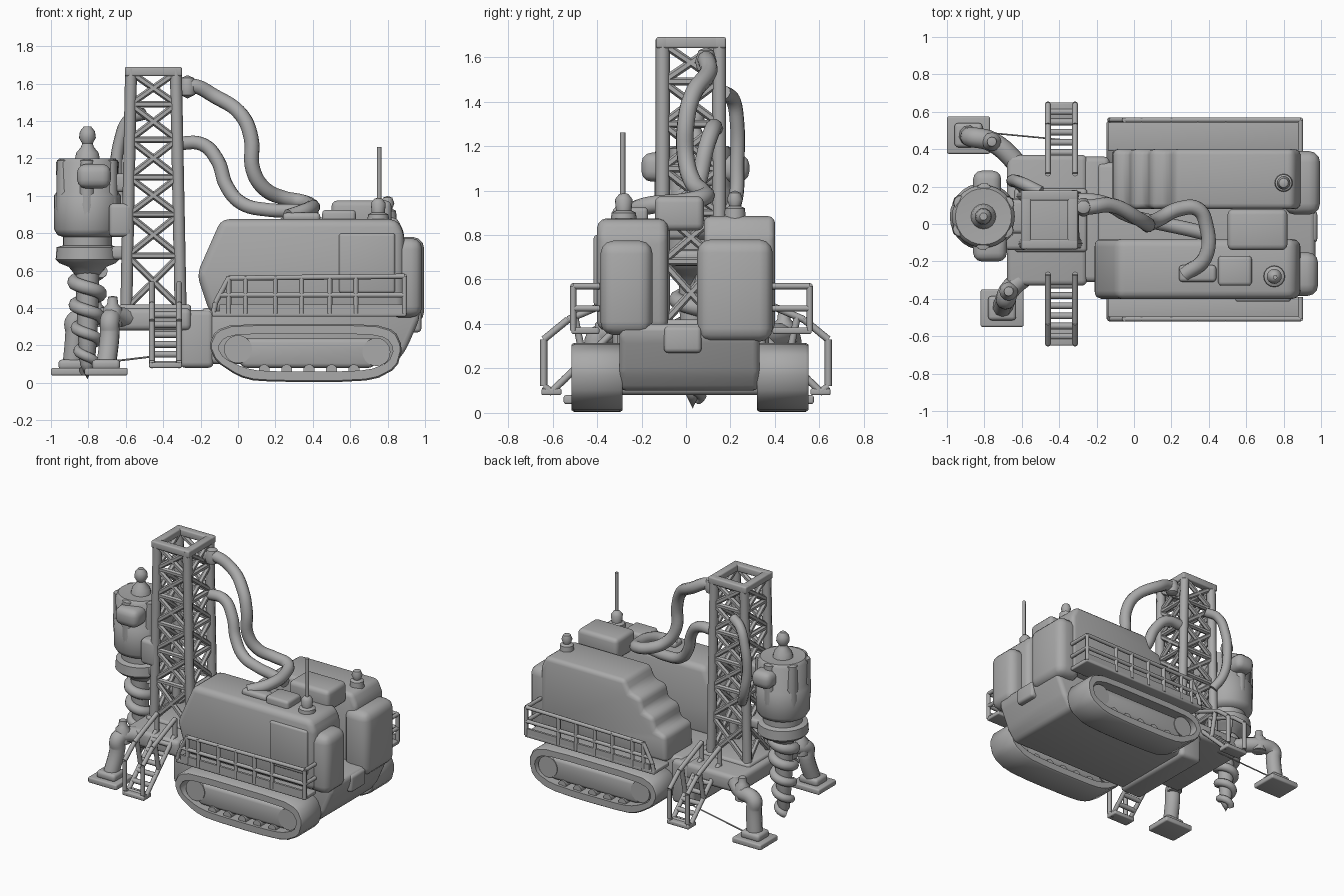
import bpy, bmesh, math
from mathutils import Vector

if "Cube" in bpy.data.objects:
    bpy.data.objects.remove(bpy.data.objects["Cube"])

GREY = bpy.data.materials.new("plain grey")
GREY.diffuse_color = (0.40, 0.40, 0.40, 1)
GREY.use_nodes = True
GREY.node_tree.nodes["Principled BSDF"].inputs["Base Color"].default_value = GREY.diffuse_color


def finish(name, bm, angle=40):
    bmesh.ops.recalc_face_normals(bm, faces=bm.faces)
    me = bpy.data.meshes.new(name)
    bm.to_mesh(me)
    bm.free()
    me.materials.append(GREY)
    ob = bpy.data.objects.new(name, me)
    bpy.context.collection.objects.link(ob)
    bpy.ops.object.select_all(action='DESELECT')
    ob.select_set(True)
    bpy.context.view_layer.objects.active = ob
    bpy.ops.object.shade_smooth_by_angle(angle=math.radians(angle))
    return ob


def prism(name, pts, y0, y1, bevel=0.03):
    """Side profile (x, z) extruded from y0 to y1 with rounded edges."""
    bm = bmesh.new()
    face = bm.faces.new([bm.verts.new((x, y0, z)) for x, z in pts])
    ext = bmesh.ops.extrude_face_region(bm, geom=[face])
    vs = [g for g in ext['geom'] if isinstance(g, bmesh.types.BMVert)]
    bmesh.ops.translate(bm, verts=vs, vec=(0, y1 - y0, 0))
    if bevel:
        bmesh.ops.bevel(bm, geom=bm.edges[:], offset=bevel, segments=3, profile=0.5, affect='EDGES', clamp_overlap=True)
    return finish(name, bm)


def box(name, x0, x1, y0, y1, z0, z1, bevel=0.02):
    return prism(name, [(x0, z0), (x1, z0), (x1, z1), (x0, z1)], y0, y1, bevel)


def bars(name, segments, r, sides=8):
    """Straight round bars between point pairs, joined in one object."""
    bm = bmesh.new()
    for p, q in segments:
        p, q = Vector(p), Vector(q)
        new = bmesh.ops.create_cone(bm, cap_ends=True, segments=sides, radius1=r, radius2=r, depth=(q - p).length)['verts']
        bmesh.ops.rotate(bm, verts=new, matrix=(q - p).to_track_quat('Z', 'Y').to_matrix())
        bmesh.ops.translate(bm, verts=new, vec=(p + q) / 2)
    return finish(name, bm, 50)


def chain(pts):
    return list(zip(pts, pts[1:]))


def lathe(name, x, y, prof, steps=28):
    """Profile of (radius, z) spun about a vertical axis."""
    bm = bmesh.new()
    vs = [bm.verts.new((r, 0, z)) for r, z in prof]
    es = [bm.edges.new(e) for e in zip(vs, vs[1:])]
    bmesh.ops.spin(bm, geom=vs + es, cent=(0, 0, 0), axis=(0, 0, 1), angle=2 * math.pi, steps=steps)
    bmesh.ops.remove_doubles(bm, verts=bm.verts, dist=0.0005)
    bmesh.ops.translate(bm, verts=bm.verts, vec=(x, y, 0))
    return finish(name, bm, 45)


def tube(name, pts, r, radii=None):
    """Smooth hose through the given points."""
    cu = bpy.data.curves.new(name, 'CURVE')
    cu.dimensions = '3D'
    cu.bevel_depth, cu.bevel_resolution, cu.use_fill_caps = r, 3, True
    cu.resolution_u = 6
    sp = cu.splines.new('BEZIER')
    sp.bezier_points.add(len(pts) - 1)
    for i, (bp, p) in enumerate(zip(sp.bezier_points, pts)):
        bp.co = p
        bp.handle_left_type = bp.handle_right_type = 'AUTO'
        bp.radius = radii[i] if radii else 1
    cu.materials.append(GREY)
    ob = bpy.data.objects.new(name, cu)
    bpy.context.collection.objects.link(ob)
    bpy.ops.object.select_all(action='DESELECT')
    ob.select_set(True)
    bpy.context.view_layer.objects.active = ob
    bpy.ops.object.convert(target='MESH')
    bpy.ops.object.shade_smooth_by_angle(angle=math.radians(50))


def rounded(pts):
    """Closed loop with its corners cut once (corner cutting)."""
    out = []
    for (ax, az), (bx, bz) in zip(pts, pts[1:] + pts[:1]):
        out += [(ax * .8 + bx * .2, az * .8 + bz * .2), (ax * .2 + bx * .8, az * .2 + bz * .8)]
    return out


# Hull and front chassis
prism("hull", [(-0.2, 0.1), (0.84, 0.1), (0.9, 0.18), (0.97, 0.34), (0.97, 0.4), (-0.2, 0.4)], -0.3, 0.33)
box("front_chassis", -0.31, -0.13, -0.31, 0.36, 0.08, 0.39, 0.03)
box("front_beam", -0.68, -0.25, -0.33, 0.37, 0.28, 0.4, 0.03)
box("tow_block", 0.85, 0.98, -0.1, 0.07, 0.27, 0.39)

# Crawler tracks: a thick belt loop around a recessed frame with rollers
loop = rounded([(-0.155, 0.2), (-0.12, 0.28), (-0.02, 0.315), (0.72, 0.315), (0.84, 0.28), (0.88, 0.19), (0.85, 0.08),
                (0.73, 0.015), (0.5, 0.003), (0.1, 0.008), (0.0, 0.035), (-0.12, 0.115)])
cx, cz = 0.36, 0.165
for side, y0, y1 in (("right", -0.515, -0.285), ("left", 0.32, 0.55)):
    bm = bmesh.new()
    rings = []
    for y, sx, sz in ((y0, .985, .95), (y0, .91, .65), (y1, .91, .65), (y1, .985, .95),
                      (y1 - .012, 1, 1), (y0 + .012, 1, 1)):
        rings.append([bm.verts.new((cx + (x - cx) * sx, y, cz + (z - cz) * sz)) for x, z in loop])
    n = len(loop)
    for a, b in zip(rings, rings[1:] + rings[:1]):
        for i in range(n):
            bm.faces.new((a[i], a[(i + 1) % n], b[(i + 1) % n], b[i]))
    finish(side + "_track_belt", bm)
    frame = [(-0.06, 0.19), (0.0, 0.24), (0.72, 0.24), (0.79, 0.19), (0.72, 0.08), (0.03, 0.08)]
    prism(side + "_track_frame", frame, y0 + 0.03, y1 - 0.03, 0.025)
    hub = [((x, y0 + 0.025, z), (x, y1 - 0.025, z)) for x, z in ((0.0, 0.18), (0.74, 0.165))]
    bars(side + "_track_wheels", hub, 0.075, 20)
    bars(side + "_track_rollers", [((x, y0 + .02, .07), (x, y1 - .02, .07)) for x in (.14, .26, .38, .5, .62)], 0.03, 10)

# Engine housings with a slot between them
prism("right_housing", [(-0.15, 0.37), (-0.22, 0.58), (-0.09, 0.875), (0.85, 0.875), (0.89, 0.8), (0.89, 0.37)], -0.4, -0.08, 0.045)
prism("left_housing", [(-0.12, 0.37), (-0.11, 0.56), (-0.03, 0.58), (-0.01, 0.67), (0.07, 0.69), (0.09, 0.78),
                       (0.18, 0.8), (0.22, 0.885), (0.85, 0.885), (0.89, 0.8), (0.89, 0.37)], 0.08, 0.4, 0.03)
box("side_panel", 0.54, 0.84, -0.415, -0.3, 0.48, 0.8, 0.015)
box("right_rear_pod", 0.8, 0.985, -0.385, -0.15, 0.35, 0.775, 0.06)
box("left_rear_pod", 0.8, 0.995, 0.05, 0.39, 0.32, 0.78, 0.06)

# Roof boxes and beacons
box("roof_bridge_box", 0.5, 0.82, -0.14, 0.08, 0.82, 0.975, 0.03)
box("roof_vent", 0.45, 0.63, -0.33, -0.17, 0.84, 0.925, 0.02)
lathe("left_beacon", 0.8, 0.22, [(0, .86), (.05, .86), (.045, .92), (.025, .93), (.036, .96), (.025, .99), (0, 1)], 16)
lathe("antenna_base", 0.75, -0.28, [(0, .85), (.06, .85), (.055, .9), (.035, .91), (.04, .96), (.02, .985), (0, .99)], 16)
bars("antenna", [((0.755, -0.285, 0.95), (0.755, -0.285, 1.26))], 0.012)

# Side walkways with railings
for side, yi, yo in (("right", -0.39, -0.515), ("left", 0.39, 0.565)):
    box(side + "_walkway", -0.14, 0.9, min(yi, yo), max(yi, yo), 0.355, 0.385, 0.008)
    y = yo * 0.985
    segs = chain([(-0.13, y, 0.38), (-0.12, y, 0.43), (-0.05, y, 0.56), (0.89, y, 0.57), (0.89, yi, 0.57)])
    segs += [((-0.1, y, 0.47), (0.89, y, 0.47)), ((0.89, y, 0.47), (0.89, yi, 0.47))]
    segs += [((x, y, 0.37), (x, y, 0.57)) for x in (-0.05, 0.04, 0.2, 0.34, 0.49, 0.63, 0.89)]
    bars(side + "_railing", segs, 0.014)
    box(side + "_kick_board", -0.1, 0.9, y - 0.008, y + 0.008, 0.37, 0.42, 0)

# Access ladders with handrails
for side, s in (("right", -1), ("left", 1)):
    segs = []
    for x in (-0.46, -0.315):
        segs.append(((x, s * 0.6, 0.1), (x, s * 0.28, 0.41)))
        segs += chain([(x, s * 0.6, 0.09), (x, s * 0.64, 0.12), (x, s * 0.64, 0.33), (x, s * 0.53, 0.42),
                       (x, s * 0.27, 0.53), (x, s * 0.27, 0.39)])
        segs.append(((x, s * 0.46, 0.24), (x, s * 0.5, 0.43)))
    bars(side + "_ladder_rails", segs, 0.016)
    rungs = [((-0.46, s * (.6 - .32 * t), .1 + .31 * t), (-.315, s * (.6 - .32 * t), .1 + .31 * t))
             for t in (0, 0.17, 0.34, 0.51, 0.68, 0.85)]
    bars(side + "_ladder_rungs", rungs, 0.018)
    box(side + "_ladder_foot", -0.475, -0.3, min(s * .56, s * .65), max(s * .56, s * .65), 0.08, 0.11, 0.008)

# Lattice mast, slightly wider at the foot
LEVELS = (0.4, 0.68, 0.9, 1.1, 1.3, 1.49, 1.66)


def corner(i, z):
    k = 0.12 + 0.025 * (1.66 - z) / 1.26
    sx, sy = ((-1, -1), (1, -1), (1, 1), (-1, 1))[i % 4]
    return (-0.452 + sx * k, 0.022 + sy * 0.127, z)


bars("mast_legs", [(corner(i, 0.36), corner(i, 1.68)) for i in range(4)], 0.032)
braces = []
for a, b in chain(LEVELS):
    for i in range(4):
        braces += [(corner(i, a), corner(i + 1, b)), (corner(i + 1, a), corner(i, b)), (corner(i, a), corner(i + 1, a))]
bars("mast_braces", braces, 0.018, 6)
for k, (x0, x1, y0, y1) in enumerate(((-.605, -.3, -.135, -.08), (-.605, -.3, .125, .18),
                                      (-.605, -.55, -.135, .18), (-.355, -.3, -.135, .18))):
    box("mast_collar_%d" % k, x0, x1, y0, y1, 1.64, 1.69, 0.01)
box("mast_foot", -0.64, -0.25, -0.15, 0.19, 0.36, 0.42, 0.02)

# Drill motor, carriage and auger
DX, DY = -0.805, 0.04
lathe("drill_motor", DX, DY, [(0, 1.19), (.15, 1.2), (.168, 1.18), (.165, 1.02), (.18, 1.0), (.178, .82), (.16, .79),
                              (.13, .78), (.13, .735), (.165, .725), (.17, .66), (.15, .64), (.1, .62), (.06, .57), (0, .57)])
lathe("drill_top_knob", DX, DY, [(0, 1.18), (.07, 1.18), (.06, 1.23), (.035, 1.26), (.028, 1.28), (.045, 1.31),
                                 (.04, 1.345), (.02, 1.37), (0, 1.37)], 16)
for a in range(6):
    t = a * math.pi / 3 + 0.5
    lathe("motor_lug", DX + .14 * math.cos(t), DY + .14 * math.sin(t),
          [(0, .85), (.035, .86), (.045, .95), (.04, 1.19), (0, 1.2)], 10)
box("motor_front_block", -0.86, -0.68, -0.2, -0.05, 1.04, 1.17, 0.045)
box("motor_back_block", -0.86, -0.71, 0.12, 0.285, 1.04, 1.16, 0.045)
box("carriage_block", -0.69, -0.57, -0.14, 0.06, 0.78, 0.96, 0.025)
box("carriage_arm", -0.72, -0.57, -0.05, 0.13, 1.02, 1.12, 0.02)
box("lower_guide_arm", -0.7, -0.57, -0.06, 0.14, 0.66, 0.73, 0.02)
lathe("auger_core", DX, DY - 0.01, [(0, .62), (.065, .62), (.055, .3), (.04, .1), (0, .02)], 14)
helix, width = [], []
for i in range(45):
    t = i / 44
    r = 0.07 - 0.035 * t * t
    a = t * 4.4 * 2 * math.pi
    helix.append((DX + r * math.cos(a), DY - .01 + r * math.sin(a), 0.6 - 0.54 * t))
    width.append(1 - 0.4 * t)
tube("auger_flight", helix, 0.04, width)

# Hydraulic hoses
tube("upper_hose", [(-.33, .1, 1.56), (-.26, .09, 1.59), (-.12, .1, 1.53), (0.02, .03, 1.43), (.07, 0, 1.31), (.08, 0, 1.14),
                    (.14, .03, 1.04), (.24, .08, .99), (.34, .08, .97), (.385, 0, .95), (.38, -.18, .93), (.27, -.27, .89)], 0.04)
lathe("hose_coupling", -0.27, 0.09, [(0, 1.52), (.04, 1.54), (.05, 1.58), (.035, 1.63), (0, 1.645)], 14)
tube("lower_hose", [(-.33, .13, 1.28), (-.19, .12, 1.275), (-.11, .09, 1.19), (-.06, .06, 1.05), (.02, .03, .96),
                    (.16, .0, .925), (.3, -.03, .92), (.42, -.06, .91)], 0.038)
tube("back_hose", [(-.5, .17, 1.44), (-.58, .21, 1.41), (-.63, .23, 1.3), (-.65, .23, 1.12), (-.62, .22, .95), (-.57, .17, .85)], 0.033)
box("hose_junction", 0.24, 0.44, -0.31, -0.22, 0.86, 0.91, 0.02)

# Outrigger legs: sloping arm, upright column, foot pad
for side, ax, ay, kx, ky, x, y, px, py in (("left", -0.6, 0.3, -0.76, 0.44, -0.87, 0.465, -0.885, 0.475),
                                           ("right", -0.56, -0.26, -0.67, -0.36, -0.685, -0.4, -0.705, -0.45)):
    box(side + "_foot_pad", px - .115, px + .115, py - .1, py + .1, 0.04, 0.08, 0.01)
    box(side + "_foot_block", px - .075, px + .075, py - .065, py + .065, 0.07, 0.125, 0.02)
    tube(side + "_outrigger", [(ax, ay, .34), (kx, ky, .35), (x, y, .33), (x, y, .27), (px, py, .09)], 0.054)
    lathe(side + "_outrigger_cap", kx, ky, [(0, .3), (.05, .3), (.05, .4), (.03, .42), (.025, .46), (0, .465)], 12)
bars("stay_cable", [((-0.8, 0.49, 0.1), (-0.38, 0.45, 0.15))], 0.005, 6)
